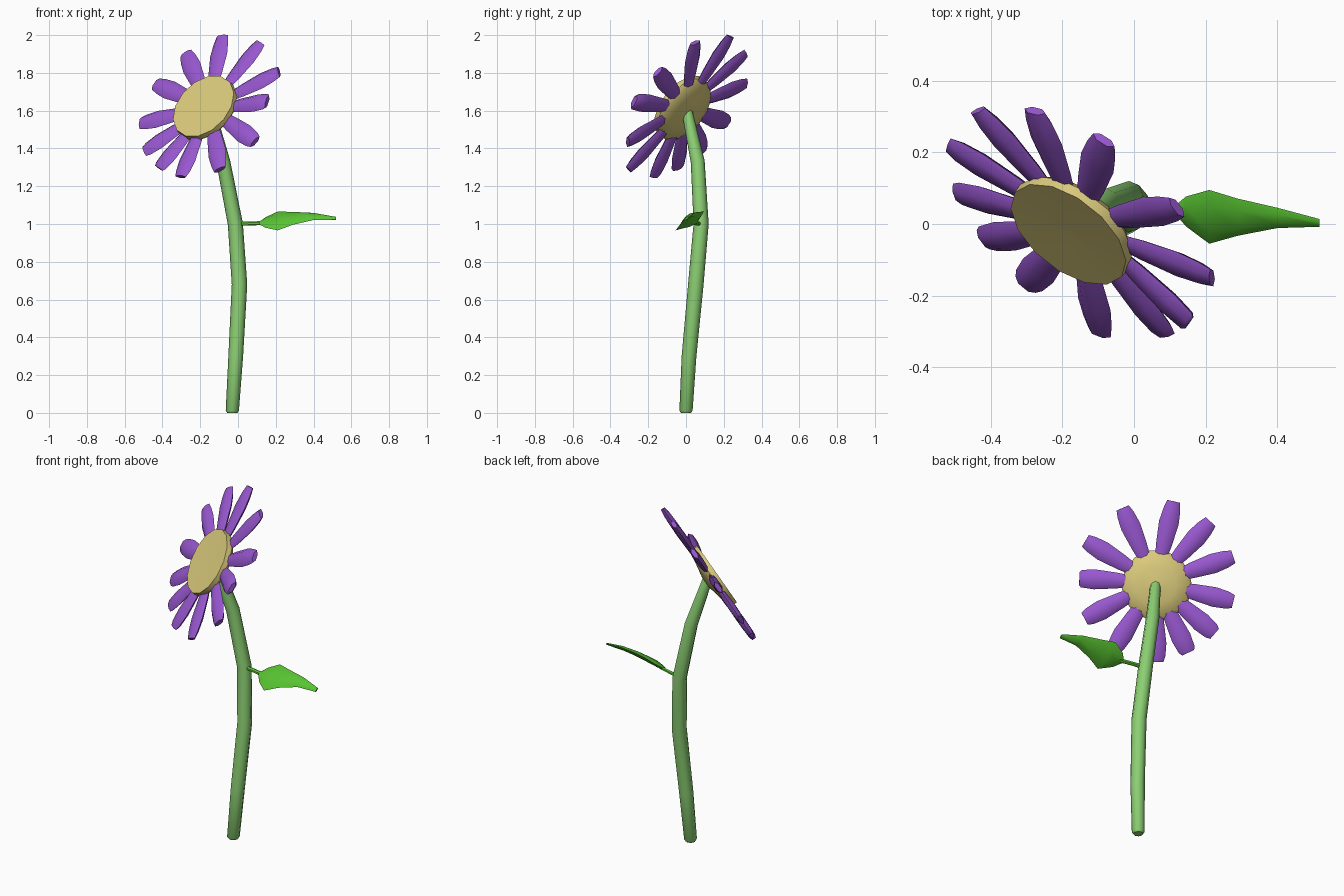
import bpy, bmesh, math
from mathutils import Vector as V

if "Cube" in bpy.data.objects:
    bpy.data.objects.remove(bpy.data.objects["Cube"])


def mat(name, rgb):
    m = bpy.data.materials.new(name)
    m.diffuse_color = (*rgb, 1)
    m.use_nodes = True
    m.node_tree.nodes["Principled BSDF"].inputs["Base Color"].default_value = m.diffuse_color
    return m


PURPLE = mat("petal purple", (0.31, 0.095, 0.62))
YELLOW = mat("disc yellow", (0.70, 0.59, 0.20))
STEM = mat("stem green", (0.26, 0.62, 0.17))
LEAF = mat("leaf green", (0.10, 0.56, 0.032))


def loft(name, rings, sides, material, angle=50):
    """Skin elliptical rings given as (centre, side vector, thickness vector)."""
    bm = bmesh.new()
    loops = []
    for c, a, b in rings:
        loops.append([bm.verts.new(c + a * math.cos(2 * math.pi * k / sides)
                                   + b * math.sin(2 * math.pi * k / sides))
                      for k in range(sides)])
    for p, q in zip(loops, loops[1:]):
        for k in range(sides):
            j = (k + 1) % sides
            bm.faces.new((p[k], p[j], q[j], q[k]))
    bm.faces.new(loops[0])
    bm.faces.new(loops[-1])
    bmesh.ops.recalc_face_normals(bm, faces=bm.faces)
    me = bpy.data.meshes.new(name)
    bm.to_mesh(me)
    bm.free()
    me.materials.append(material)
    ob = bpy.data.objects.new(name, me)
    bpy.context.collection.objects.link(ob)
    bpy.ops.object.select_all(action='DESELECT')
    ob.select_set(True)
    bpy.context.view_layer.objects.active = ob
    bpy.ops.object.shade_smooth_by_angle(angle=math.radians(angle))
    return ob


# Flower head frame: n faces forward, left and up
head = V((-0.15, 0.0, 1.615))
n = V((-0.53, -0.67, 0.52)).normalized()
u = V((0.784, -0.62, 0)).normalized()
v = n.cross(u)
if v.z < 0:
    v = -v

# Stem
path = [(-0.03, 0.0, 0.0, .027), (-0.03, 0.0, 0.012, .035), (-0.012, 0.016, 0.3, .039),
        (0.008, 0.052, 0.68, .041), (-0.014, 0.08, 1.0, .04),
        (-0.078, 0.062, 1.33, .037), (-0.152, 0.002, 1.615, .028)]
rings = []
for i, (x, y, z, r) in enumerate(path):
    if i < 2:
        t = V((0, 0, 1))
    else:
        nxt = path[min(i + 1, len(path) - 1)]
        t = (V(nxt[:3]) - V(path[i - 1][:3])).normalized()
    a = V((0, 1, 0)).cross(t).normalized()
    rings.append((V((x, y, z)), a * r, t.cross(a) * r))
loft("stem", rings, 8, STEM)

# Leaf stalk and leaf blade, tilted about its length
w = V((0, 0.83, 0.55)).normalized()
th = V((1, 0, 0)).cross(w)
loft("leaf_stalk", [(V((x, y, z)), w * .012, th * .01)
                    for x, y, z in ((-0.01, .075, 1.0), (.06, .06, 1.003), (.14, .04, 1.005))], 6, LEAF)
blade = [(.115, .04, 1.005, .014, .009), (.145, .035, 1.008, .05, .013), (.21, .02, 1.016, .09, .017),
         (.29, .019, 1.03, .062, .016), (.40, .017, 1.04, .034, .012), (.518, .003, 1.03, .013, .006)]
loft("leaf", [(V((x, y, z)), w * hw, th * ht) for x, y, z, hw, ht in blade], 6, LEAF)

# Flower disc: flat front, shallow tapered back
mid = head - u * 0.008 - v * 0.015
loft("flower_disc", [(mid + n * d, u * r, v * r) for d, r in
                     ((-.035, .03), (-.022, .10), (-.008, .175), (.012, .192), (.042, .19), (.038, .02))],
     14, YELLOW, 40)

# Petals: (angle, length, forward lean of the tip)
petals = [(102, .45, 0), (65.5, .44, 0), (30, .44, 0), (2, .41, .04), (-28, .43, -.02), (-59, .45, 0),
          (-92, .43, 0), (-116, .42, 0), (-140, .425, 0), (-167, .435, 0), (161, .445, 0), (131.5, .445, 0)]
for i, (deg, length, lean) in enumerate(petals):
    q = math.radians(deg)
    d = u * math.cos(q) + v * math.sin(q)
    s = n.cross(d)
    prof = [(.14, .032, .014), (.21, .043, .02), (.33, .054, .024), (.40, .047, .021), (length, .036, .014)]
    loft(f"petal_{i + 1}", [(head + d * r + n * (lean * (r - .14) / .3 + .005), s * hw, n * ht)
                            for r, hw, ht in prof], 6, PURPLE)
